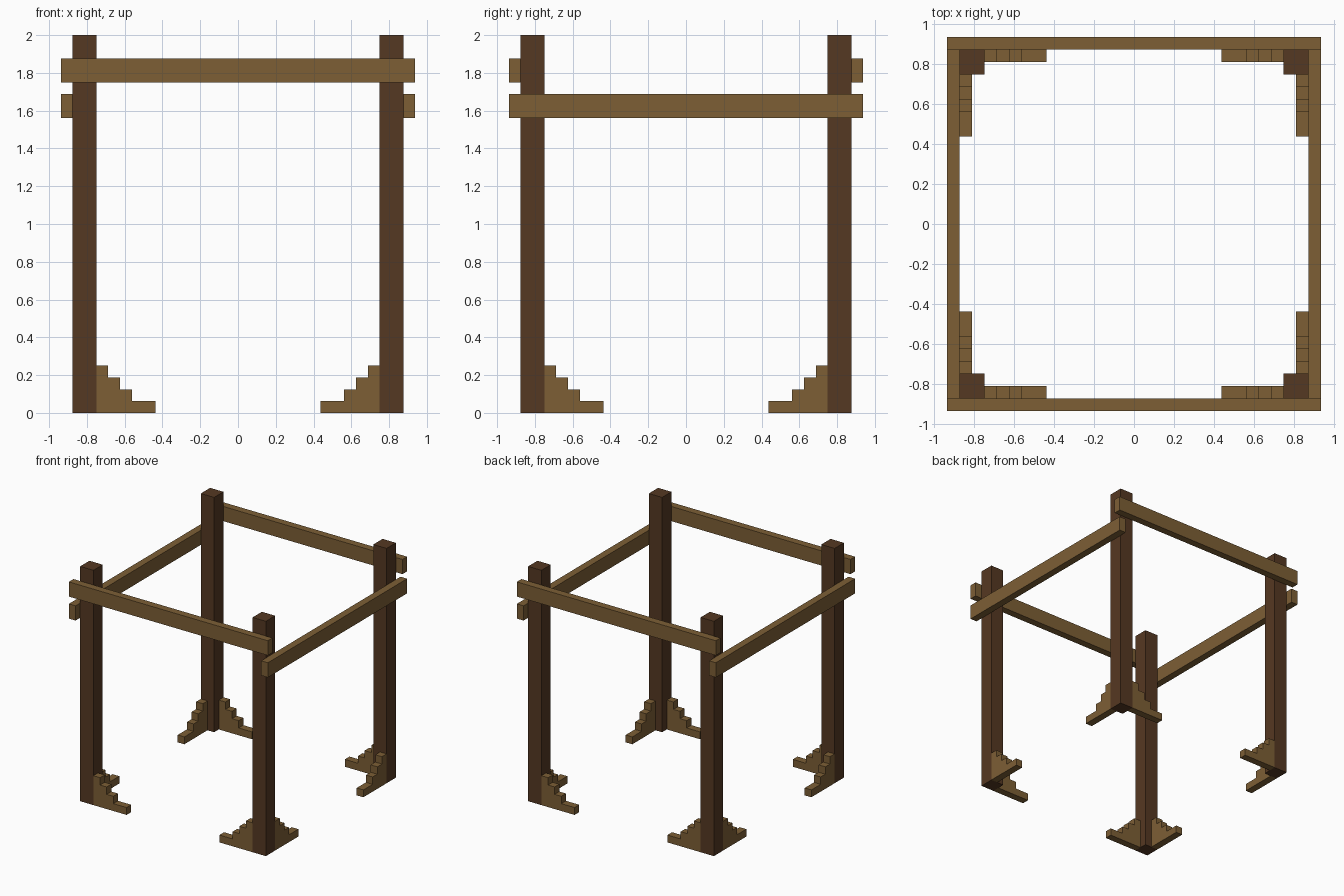
import bpy
import bmesh
from mathutils import Vector

cube = bpy.data.objects.get("Cube")
if cube:
    bpy.data.objects.remove(cube, do_unlink=True)

U = 1 / 16            # grid unit
OUT, IN = 14 * U, 12 * U   # outer and inner faces of the posts


def material(name, rgb):
    m = bpy.data.materials.new(name)
    m.use_nodes = True
    m.diffuse_color = (*rgb, 1)
    m.node_tree.nodes["Principled BSDF"].inputs["Base Color"].default_value = (*rgb, 1)
    return m


dark_wood = material("dark wood", (0.091, 0.040, 0.016))
light_wood = material("light wood", (0.205, 0.114, 0.036))


def prism(name, points, offset, mat):
    """Extrude a planar outline by an offset vector."""
    bm = bmesh.new()
    face = bm.faces.new([bm.verts.new(p) for p in points])
    ext = bmesh.ops.extrude_face_region(bm, geom=[face])
    verts = [g for g in ext["geom"] if isinstance(g, bmesh.types.BMVert)]
    bmesh.ops.translate(bm, verts=verts, vec=Vector(offset))
    bmesh.ops.recalc_face_normals(bm, faces=bm.faces)
    mesh = bpy.data.meshes.new(name)
    bm.to_mesh(mesh)
    bm.free()
    mesh.materials.append(mat)
    obj = bpy.data.objects.new(name, mesh)
    bpy.context.collection.objects.link(obj)


def box(name, lo, hi, mat):
    (x0, y0, z0), (x1, y1, z1) = lo, hi
    prism(name, [(x0, y0, z0), (x1, y0, z0), (x1, y1, z0), (x0, y1, z0)],
          (0, 0, z1 - z0), mat)


# Stepped brace outline: (distance from centre, height)
STEPS = [(12, 0), (12, 4), (11, 4), (11, 3), (10, 3), (10, 2),
         (9, 2), (9, 1), (7, 1), (7, 0)]

# Posts, each with two stepped foot braces
for sy, fb in ((-1, "front"), (1, "back")):
    for sx, lr in ((1, "left"), (-1, "right")):
        corner = f"{fb}_{lr}"
        box(f"{corner}_post", (min(sx * IN, sx * OUT), min(sy * IN, sy * OUT), 0),
            (max(sx * IN, sx * OUT), max(sy * IN, sy * OUT), 2), dark_wood)
        prism(f"{corner}_brace_across",
              [(sx * d * U, sy * OUT, h * U) for d, h in STEPS],
              (0, -sy * U, 0), light_wood)
        prism(f"{corner}_brace_along",
              [(sx * OUT, sy * d * U, h * U) for d, h in STEPS],
              (-sx * U, 0, 0), light_wood)

# Upper rails on front and back, lower rails on the sides
END = 15 * U
box("front_rail", (-END, -END, 28 * U), (END, -OUT, 30 * U), light_wood)
box("back_rail", (-END, OUT, 28 * U), (END, END, 30 * U), light_wood)
box("left_rail", (OUT, -END, 25 * U), (END, END, 27 * U), light_wood)
box("right_rail", (-END, -END, 25 * U), (-OUT, END, 27 * U), light_wood)
